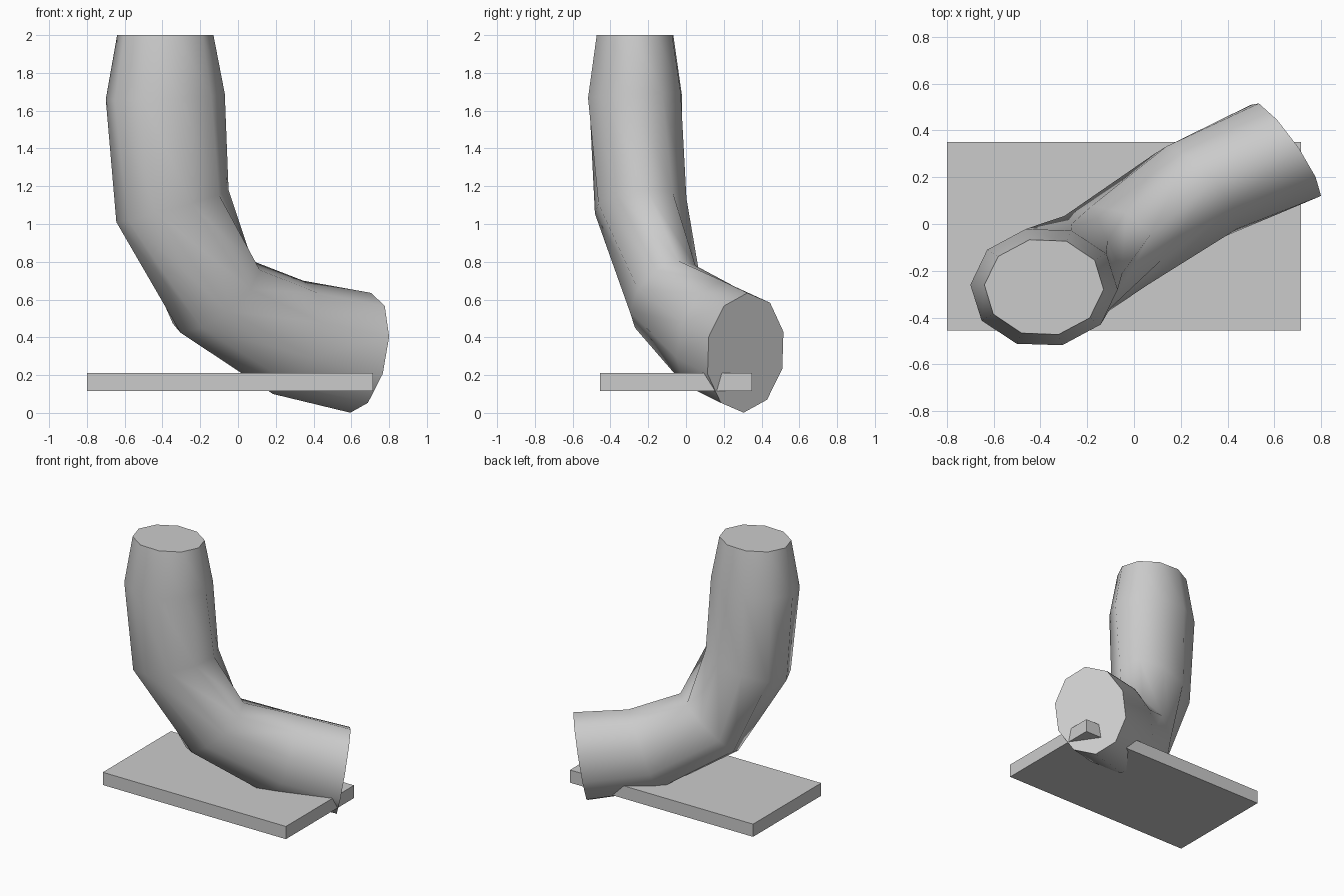
import bpy, bmesh, math
from mathutils import Vector

cube = bpy.data.objects.get("Cube")
if cube:
    bpy.data.objects.remove(cube, do_unlink=True)

grey = bpy.data.materials.new("plain_grey")
grey.use_nodes = True
colour = (0.6, 0.6, 0.6, 1)
grey.diffuse_color = colour
grey.node_tree.nodes["Principled BSDF"].inputs["Base Color"].default_value = colour


def add_object(name, bm):
    bmesh.ops.recalc_face_normals(bm, faces=bm.faces)
    mesh = bpy.data.meshes.new(name)
    bm.to_mesh(mesh)
    bm.free()
    mesh.materials.append(grey)
    obj = bpy.data.objects.new(name, mesh)
    bpy.context.collection.objects.link(obj)
    return obj


# Bent pipe: each section is a centre and the two half-axes of its ellipse
SIDES = 10
sections = [
    ((-.385, -.27, 2.0), (.255, -.01, 0), (.018, .21, 0)),
    ((-.385, -.27, 1.675), (.315, -.01, .015), (.02, .258, .013)),
    ((-.347, -.24, 1.095), (.297, .03, .085), (-.01, .245, .015)),
    ((-.115, -.11, .615), (.19, .07, .19), (-.13, .175, .02)),
    ((.265, .14, .4), (.08, .05, .3), (-.16, .185, .015)),
    ((.65, .315, .318), (.055, .01, .317), (-.14, .208, .014)),
]
bm = bmesh.new()
rings = []
for centre, a, b in sections:
    angles = [math.tau * i / SIDES for i in range(SIDES)]
    rings.append([bm.verts.new(Vector(centre) + Vector(a) * math.cos(t) + Vector(b) * math.sin(t))
                  for t in angles])
for low, high in zip(rings, rings[1:]):
    for i in range(SIDES):
        j = (i + 1) % SIDES
        bm.faces.new((low[i], low[j], high[j], high[i]))
bm.faces.new(rings[0])
bm.faces.new(rings[-1])
pipe = add_object("bent_pipe", bm)

# Smooth wall with crisp end caps
bpy.ops.object.select_all(action="DESELECT")
pipe.select_set(True)
bpy.context.view_layer.objects.active = pipe
bpy.ops.object.shade_smooth_by_angle(angle=math.radians(60))

# Flat base slab crossing the lower end of the pipe
bm = bmesh.new()
bmesh.ops.create_cube(bm, size=1)
bmesh.ops.scale(bm, vec=(1.515, .805, .095), verts=bm.verts)
bmesh.ops.translate(bm, vec=(-.0425, -.0525, .1625), verts=bm.verts)
add_object("base_slab", bm)
